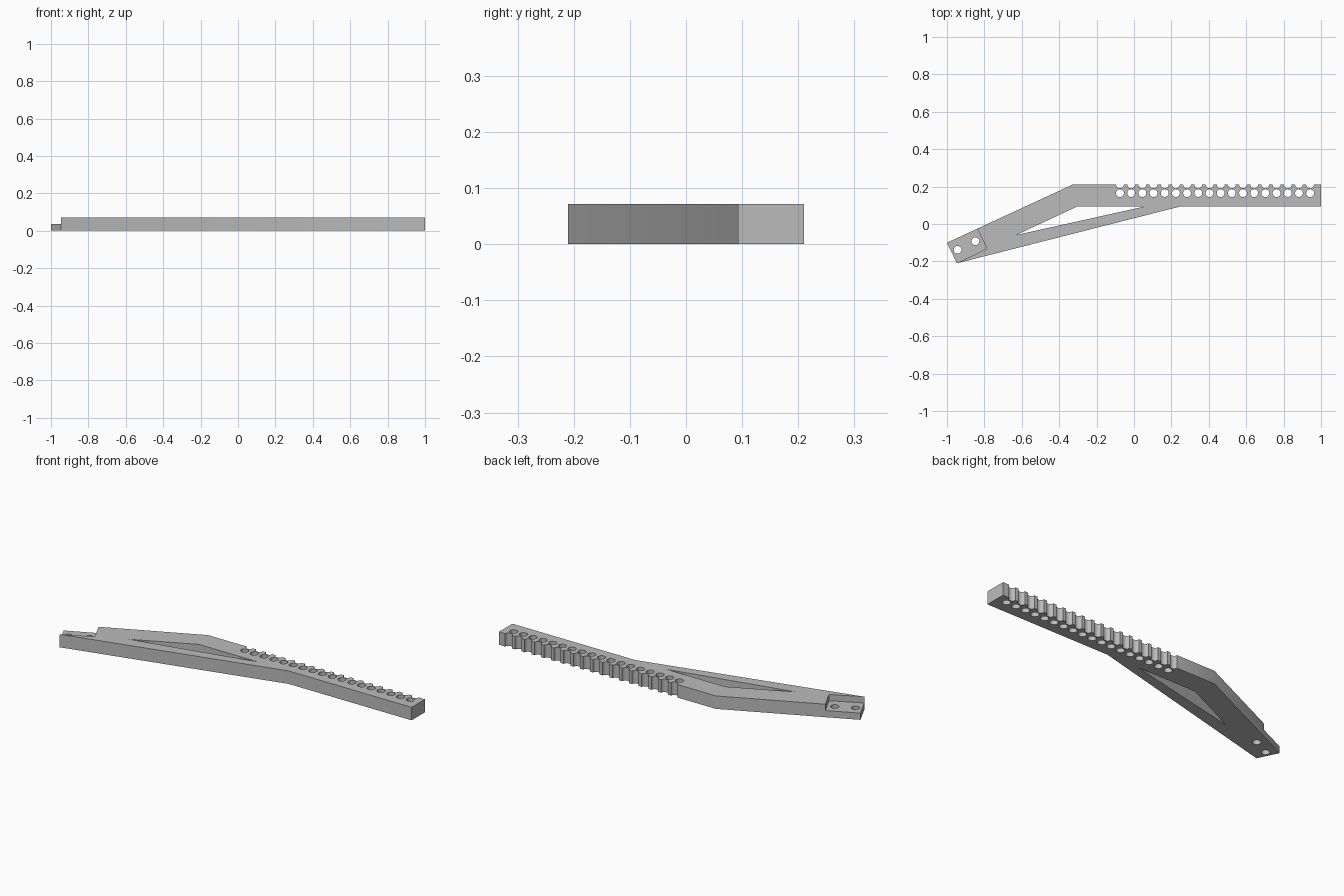
import bpy, bmesh, math
from mathutils import Vector

cube = bpy.data.objects.get("Cube")
if cube:
    bpy.data.objects.remove(cube)

HEIGHT = 0.072
STEP = 0.037
PITCH = 0.0598

grey = bpy.data.materials.new("plain grey")
grey.use_nodes = True
grey.diffuse_color = (0.5, 0.5, 0.5, 1)
grey.node_tree.nodes["Principled BSDF"].inputs["Base Color"].default_value = grey.diffuse_color


def prism(bm, points, z0, z1):
    """Extrude a counter-clockwise outline from z0 to z1."""
    face = bm.faces.new([bm.verts.new((x, y, z0)) for x, y in points])
    top = bmesh.ops.extrude_face_region(bm, geom=[face])["geom"]
    verts = [v for v in top if isinstance(v, bmesh.types.BMVert)]
    bmesh.ops.translate(bm, verts=verts, vec=(0, 0, z1 - z0))


def circle(x, y, r, n=24):
    return [(x + r * math.cos(math.tau * i / n), y + r * math.sin(math.tau * i / n))
            for i in range(n)]


def make_object(name, bm):
    bmesh.ops.recalc_face_normals(bm, faces=bm.faces)
    mesh = bpy.data.meshes.new(name)
    bm.to_mesh(mesh)
    bm.free()
    mesh.materials.append(grey)
    obj = bpy.data.objects.new(name, mesh)
    bpy.context.collection.objects.link(obj)
    return obj


# Bent arm with its diagonal brace
bm = bmesh.new()
prism(bm, [(-1, -0.1), (-0.947, -0.21), (0.245, 0.093), (1, 0.093),
           (1, 0.21), (-0.33, 0.21)], 0, HEIGHT)
arm = make_object("slotted_arm", bm)

# Triangular window, row of holes with edge scallops, and mounting holes
bm = bmesh.new()
prism(bm, [(-0.63, -0.059), (0.053, 0.093), (-0.305, 0.093)], -0.1, 0.2)
for i in range(18):
    x = -0.075 + PITCH * i
    prism(bm, circle(x, 0.165, 0.021), -0.1, 0.2)
    prism(bm, circle(x, 0.212, 0.021), -0.1, 0.2)
for x, y in [(-0.943, -0.138), (-0.848, -0.092)]:
    prism(bm, circle(x, y, 0.021), -0.1, 0.2)
through_cutter = make_object("through_cutter", bm)

# Lowered mounting seat at the end, overshooting the arm's outer edges
corner, inner = Vector((-0.947, -0.21)), Vector((-0.786, -0.131))
along = (inner - corner).normalized()
across = Vector((-along.y, along.x))
bm = bmesh.new()
prism(bm, [corner - along * 0.1, inner, inner + across * 0.2,
           corner - along * 0.1 + across * 0.2], STEP, 0.2)
seat_cutter = make_object("seat_cutter", bm)

for cutter in (through_cutter, seat_cutter):
    cutter.hide_render = True
    cutter.hide_viewport = True
    cut = arm.modifiers.new(cutter.name, "BOOLEAN")
    cut.operation = "DIFFERENCE"
    cut.solver = "EXACT"
    cut.object = cutter

# Smooth the round walls while keeping the edges sharp
bpy.ops.object.select_all(action="DESELECT")
arm.select_set(True)
bpy.context.view_layer.objects.active = arm
for cutter in (through_cutter, seat_cutter):
    bpy.ops.object.modifier_apply(modifier=cutter.name)
    bpy.data.objects.remove(cutter)
bpy.ops.object.shade_smooth_by_angle(angle=math.radians(30))
